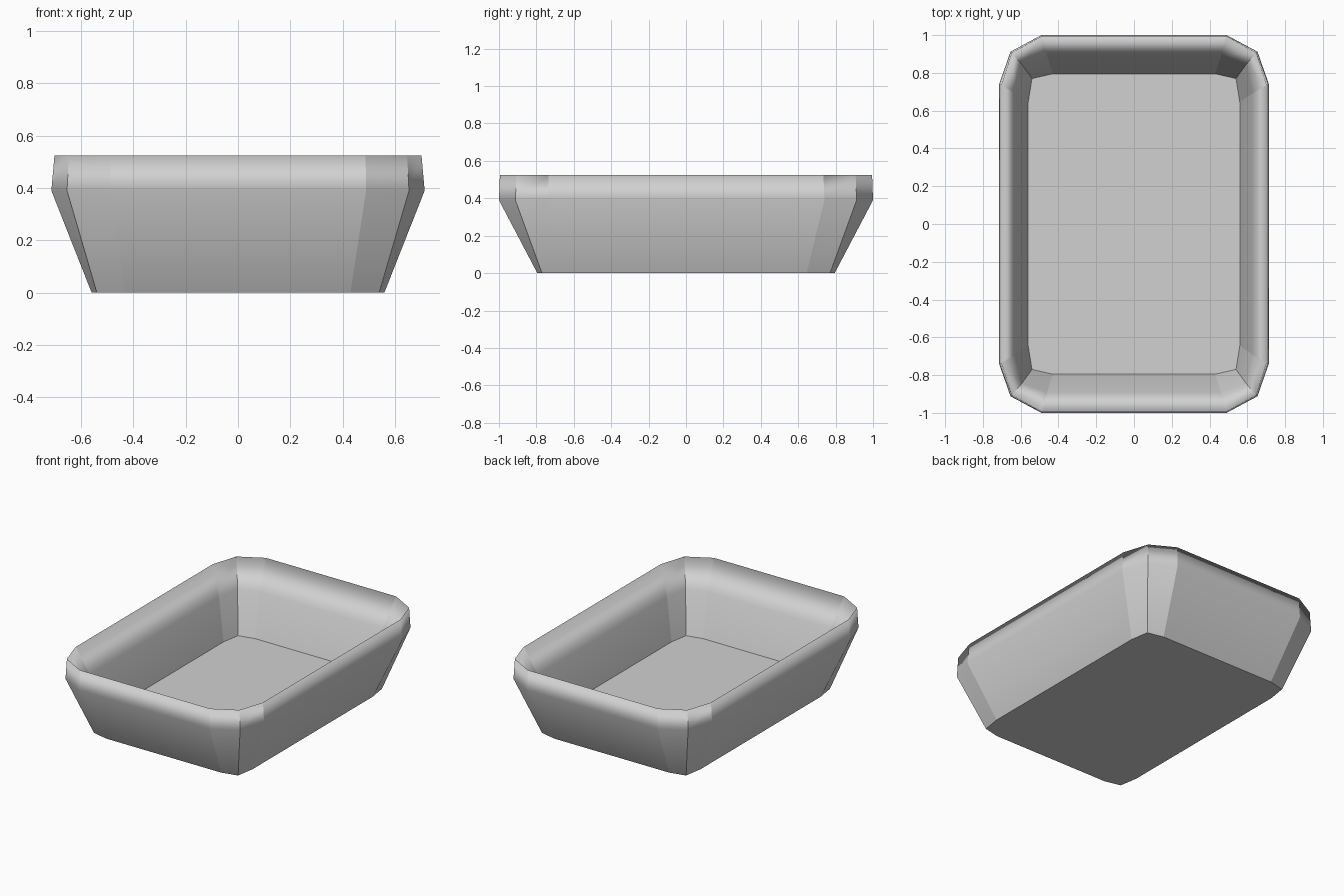
import bpy
import bmesh

cube = bpy.data.objects.get("Cube")
if cube:
    bpy.data.objects.remove(cube, do_unlink=True)

# Single grey material
grey = bpy.data.materials.new("light grey")
grey.use_nodes = True
colour = (0.64, 0.64, 0.64, 1)
grey.diffuse_color = colour
grey.node_tree.nodes["Principled BSDF"].inputs["Base Color"].default_value = colour


def ring(bm, z, side, corner, end):
    """Twelve-sided outline mirrored from the three points of one quarter."""
    quarter = [side, corner, end]
    points = []
    for sx, sy in ((1, 1), (-1, 1), (-1, -1), (1, -1)):
        order = quarter if sx == sy else quarter[::-1]
        points += [(sx * x, sy * y, z) for x, y in order]
    return [bm.verts.new(p) for p in points]


# Cross-section from the underside, over the rim, down to the inner floor
base = ((0.56, 0.645), (0.54, 0.77), (0.43, 0.795))
profile = [
    (0.0, *base),                                            # underside
    (0.39, (0.714, 0.74), (0.654, 0.912), (0.49, 1.0)),      # outer shoulder
    (0.525, (0.702, 0.735), (0.647, 0.907), (0.488, 0.995)), # rim
    (0.34, (0.625, 0.69), (0.592, 0.842), (0.46, 0.89)),     # inner wall
    (0.07, *base),                                           # inner floor
]

bm = bmesh.new()
rings = [ring(bm, *level) for level in profile]
for lower, upper in zip(rings, rings[1:]):
    for i in range(len(lower)):
        j = (i + 1) % len(lower)
        bm.faces.new((lower[i], lower[j], upper[j], upper[i]))
underside = bm.faces.new(rings[0][::-1])
floor = bm.faces.new(rings[-1])
bmesh.ops.recalc_face_normals(bm, faces=bm.faces[:])

# Smooth over the rim, crisp at the floor outlines and upright facet edges
for face in bm.faces:
    face.smooth = True
for edge in bm.edges:
    level_edge = abs(edge.verts[0].co.z - edge.verts[1].co.z) < 0.001
    on_floor = underside in edge.link_faces or floor in edge.link_faces
    edge.smooth = level_edge and not on_floor

mesh = bpy.data.meshes.new("tray")
bm.to_mesh(mesh)
bm.free()
mesh.materials.append(grey)
tray = bpy.data.objects.new("tray", mesh)
bpy.context.collection.objects.link(tray)
